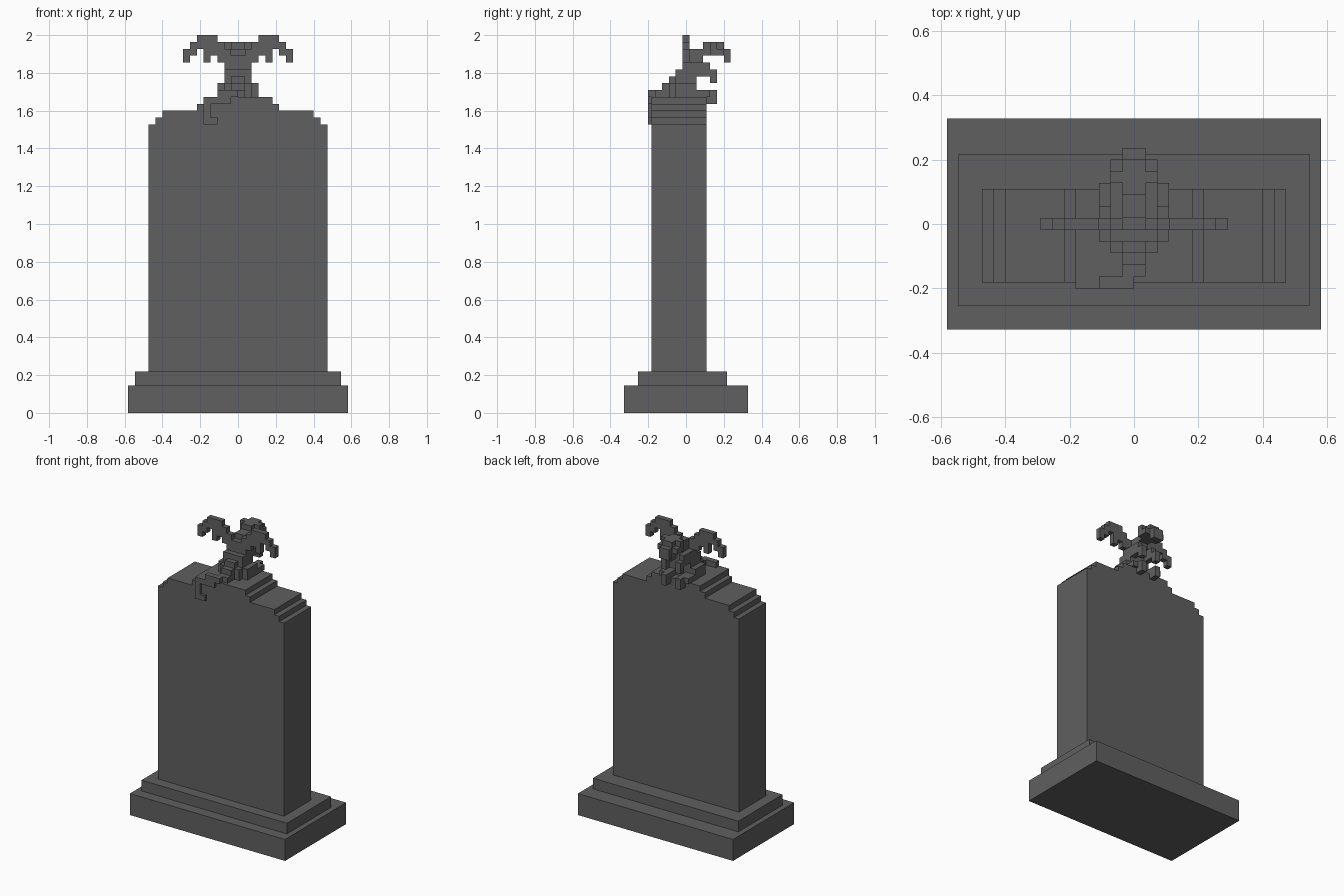
import bpy, bmesh

if "Cube" in bpy.data.objects:
    bpy.data.objects.remove(bpy.data.objects["Cube"])

V = 2 / 55  # size of one voxel

stone = bpy.data.materials.new("dark grey stone")
stone.diffuse_color = (0.115, 0.115, 0.115, 1)
stone.use_nodes = True
stone.node_tree.nodes["Principled BSDF"].inputs["Base Color"].default_value = stone.diffuse_color


def boxes(name, items, mirror=False):
    """One object from boxes (x0, x1, y0, y1, z0, z1) in voxel units."""
    bm = bmesh.new()
    sides = (1, -1) if mirror else (1,)
    for s in sides:
        for x0, x1, y0, y1, z0, z1 in items:
            r = bmesh.ops.create_cube(bm, size=1)
            for v in r["verts"]:
                v.co.x = s * ((x0 + x1) / 2 + v.co.x * (x1 - x0)) * V
                v.co.y = ((y0 + y1) / 2 + v.co.y * (y1 - y0)) * V
                v.co.z = ((z0 + z1) / 2 + v.co.z * (z1 - z0)) * V
    bmesh.ops.recalc_face_normals(bm, faces=bm.faces)
    me = bpy.data.meshes.new(name)
    bm.to_mesh(me)
    bm.free()
    me.materials.append(stone)
    ob = bpy.data.objects.new(name, me)
    bpy.context.collection.objects.link(ob)
    return ob


# Stepped plinth
boxes("plinth_lower", [(-16, 16, -9, 9, 0, 4)])
boxes("plinth_upper", [(-15, 15, -7, 6, 4, 6)])

# Slab with stepped crown, extruded from a half profile
half = [(13, 6), (13, 42), (12, 42), (12, 43), (11, 43), (11, 44),
        (6, 44), (6, 45), (5, 45), (5, 46)]
outline = half + [(-x, z) for x, z in reversed(half)]
bm = bmesh.new()
face = bm.faces.new([bm.verts.new((x * V, -5 * V, z * V)) for x, z in outline])
ext = bmesh.ops.extrude_face_region(bm, geom=[face])
for v in ext["geom"]:
    if isinstance(v, bmesh.types.BMVert):
        v.co.y = 3 * V
bmesh.ops.recalc_face_normals(bm, faces=bm.faces)
me = bpy.data.meshes.new("slab")
bm.to_mesh(me)
bm.free()
me.materials.append(stone)
bpy.context.collection.objects.link(bpy.data.objects.new("slab", me))

# Perched creature: haunches rising to a narrow chest
boxes("creature_body", [
    (-3, 3, -1.5, 1.5, 46, 48),
    (-2, 2, -2.5, 1.5, 46, 48),
    (-1, 1, -2.5, 1.5, 48, 49),
    (-2, 2, -1.5, 1.5, 48, 50),
    (-2, 2, -0.5, 1.5, 50, 51),
])

# Neck and head, looking backwards over the slab
boxes("creature_neck", [(-1, 1, -0.5, 1.5, 51, 52), (-1, 1, 0.5, 2.5, 51, 53)])
boxes("creature_head", [
    (-1, 1, 2.5, 5.5, 52, 54),
    (-2, 2, 3.5, 4.5, 52, 54),
    (-2, 2, 4.5, 5.5, 52, 53),
    (-1, 1, 5.5, 6.5, 51, 53),
])

# Arms and feet
boxes("creature_arms", [
    (1, 2, 1.5, 3.5, 49, 51),
    (1, 2, 3.5, 4.5, 48, 50),
], mirror=True)
boxes("creature_feet", [
    (1, 3, 1.5, 3.5, 46, 47),
    (1, 2, 2.5, 4.5, 45, 47),
], mirror=True)

# Drooping wings, one column of voxels per step: bottom and top heights
wing = [(51, 53), (51, 54), (52, 55), (51, 55), (53, 55), (52, 54), (51, 53)]
boxes("creature_wings", [(i + 1, i + 2, -0.5, 0.5, a, b)
                         for i, (a, b) in enumerate(wing)], mirror=True)

# Tail curling over the front edge
boxes("creature_tail", [
    (-1, 1, -3.5, -2.5, 46, 48),
    (-1, 1, -4.5, -3.5, 46, 47),
    (-2, 0, -5.5, -4.5, 46, 47),
    (-3, -1, -5.5, -4.5, 45, 47),
    (-5, -3, -5.5, -4.5, 45, 46),
    (-5, -4, -5.5, -4.5, 42, 45),
    (-4, -3, -5.5, -4.5, 42, 43),
])
